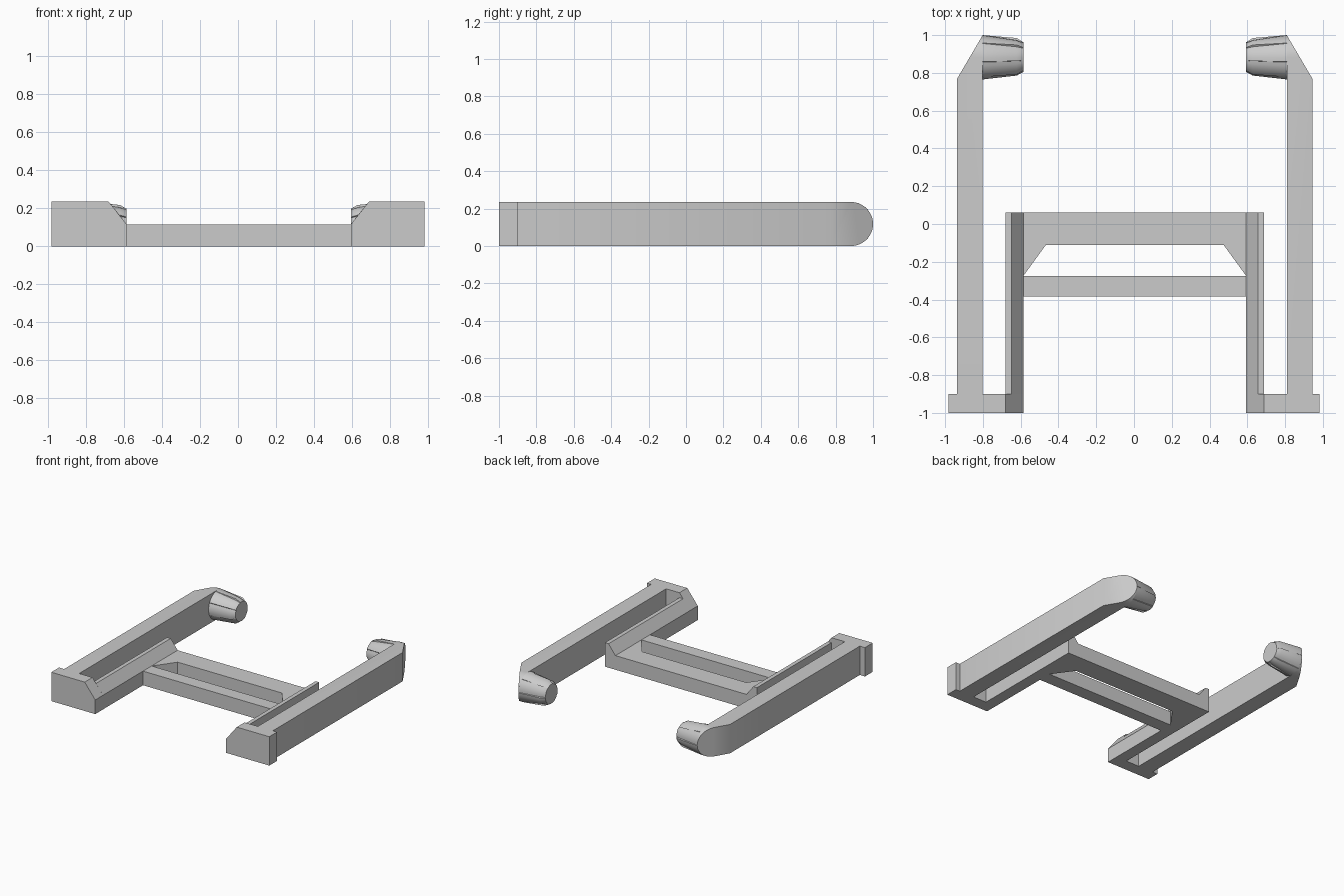
import bpy, bmesh, math
from mathutils import Vector

if "Cube" in bpy.data.objects:
    bpy.data.objects.remove(bpy.data.objects["Cube"], do_unlink=True)

grey = bpy.data.materials.new("light grey")
grey.use_nodes = True
GREY = (0.6, 0.6, 0.6, 1)
grey.diffuse_color = GREY
grey.node_tree.nodes["Principled BSDF"].inputs["Base Color"].default_value = GREY

H = 0.235          # full height
R = H / 2          # radius of the rounded arm end
SHIFT = 0.004      # slight sideways offset of the frame


def finish(name, bm, smooth=35):
    bmesh.ops.recalc_face_normals(bm, faces=bm.faces)
    mesh = bpy.data.meshes.new(name)
    bm.to_mesh(mesh)
    bm.free()
    for p in mesh.polygons:
        p.use_smooth = True
    mesh.set_sharp_from_angle(angle=math.radians(smooth))
    mesh.materials.append(grey)
    obj = bpy.data.objects.new(name, mesh)
    bpy.context.collection.objects.link(obj)
    return obj


def loft(rings):
    """Solid through rings of equal point count, capped at both ends."""
    bm = bmesh.new()
    loops = [[bm.verts.new(p) for p in ring] for ring in rings]
    n = len(loops[0])
    for a, b in zip(loops, loops[1:]):
        for i in range(n):
            j = (i + 1) % n
            bm.faces.new((a[i], a[j], b[j], b[i]))
    bm.faces.new(loops[0])
    bm.faces.new(loops[-1])
    return bm


def prism(points, lo, hi, place):
    return loft([[place(a, b, t) for a, b in points] for t in (lo, hi)])


def arm(side):
    # Rounded bar with its outer back corner cut off
    pts = [(-0.9, H), (-0.9, 0)]
    for k in range(25):
        a = -math.pi / 2 + math.pi * k / 24
        pts.append((1 - R + R * math.cos(a), R + R * math.sin(a)))
    bm = prism(pts, 0.805, 0.94, lambda y, z, x: (x, y, z))
    cut = bmesh.ops.bisect_plane(
        bm, geom=bm.verts[:] + bm.edges[:] + bm.faces[:],
        plane_co=(0.94, 0.77, 0), plane_no=(0.23, 0.135, 0), clear_outer=True)
    edges = [e for e in bm.edges if e.is_boundary]
    bmesh.ops.holes_fill(bm, edges=edges, sides=0)
    return bm


def grip():
    # Tapered knob with shallow ratchet steps that fade towards the base
    teeth, per = 7, 6
    rings = []
    for x, r, step in ((0.805, R, 0), (0.625, 0.102, 0.013), (0.59, 0.08, 0.003)):
        ring = []
        for i in range(teeth):
            for k in range(per):
                f = k / (per - 1)
                a = 2 * math.pi * (i + f * 0.97) / teeth
                rr = r - step * (1 - f)
                ring.append((x, 1 - R + rr * math.cos(a), R + rr * math.sin(a)))
        rings.append(ring)
    return loft(rings)


def xz(x, z, y):
    return (x, y, z)


def xy(x, y, z):
    return (x, y, z)


for label, side in (("left", 1), ("right", -1)):
    outer = 0.982 - side * SHIFT
    end_profile = [(0.59, 0), (outer, 0), (outer, H), (0.685, H), (0.59, 0.115)]
    rail_profile = [(0.59, 0), (0.685, 0), (0.685, 0.195), (0.652, 0.195), (0.59, 0.115)]
    parts = {
        "front_end_block": prism(end_profile, -1, -0.9, xz),
        "inner_rail": prism(rail_profile, -0.9, 0.06, xz),
        "outer_arm": arm(side),
        "grip_knob": grip(),
    }
    for part, bm in parts.items():
        for v in bm.verts:
            v.co.x = v.co.x * side + SHIFT
        finish(label + "_" + part, bm)

# Rear crossbar with corner gussets, and the plain front crossbar
half = [(0.59, 0.06), (0.59, -0.275), (0.47, -0.11)]
rear = half + [(-x, y) for x, y in reversed(half)]
front = [(-0.59, -0.385), (0.59, -0.385), (0.59, -0.275), (-0.59, -0.275)]
for name, pts in (("rear_crossbar", rear), ("front_crossbar", front)):
    bm = prism(pts, 0, 0.115, xy)
    bmesh.ops.translate(bm, verts=bm.verts, vec=Vector((SHIFT, 0, 0)))
    finish(name, bm)
